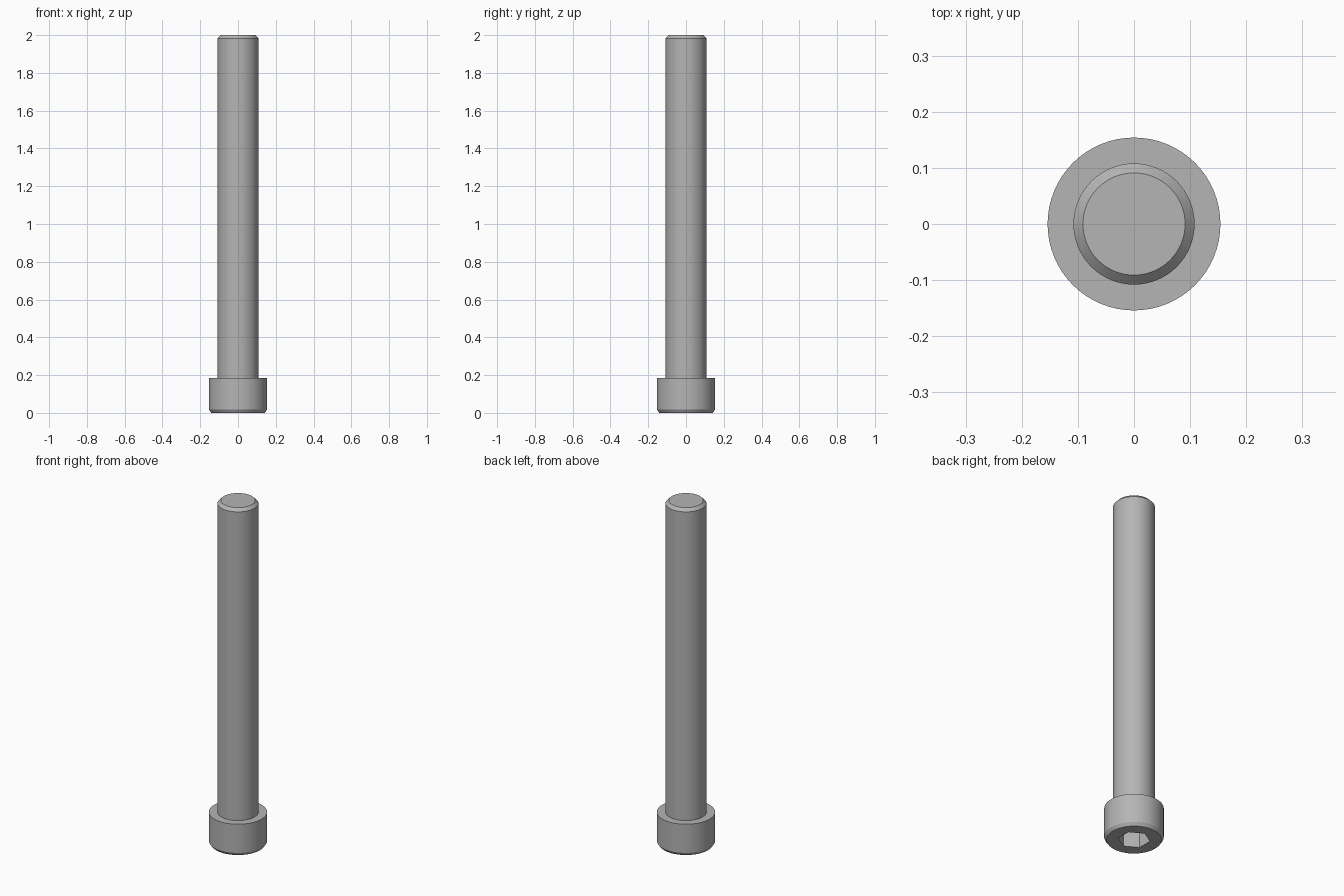
import bpy, bmesh
from math import sin, cos, pi, radians

SIDES = 64
HEAD_R, SHANK_R = 0.154, 0.108
HEAD_H, LENGTH = 0.185, 2.0
HEX_R, HEX_DEPTH = 0.084, 0.1

cube = bpy.data.objects.get("Cube")
if cube:
    bpy.data.objects.remove(cube, do_unlink=True)

steel = bpy.data.materials.new("grey_steel")
steel.use_nodes = True
colour = (0.46, 0.46, 0.46, 1)
steel.diffuse_color = colour
steel.node_tree.nodes["Principled BSDF"].inputs["Base Color"].default_value = colour


def ring(bm, radius, z, sides=SIDES, turn=0.0):
    """Closed loop of vertices at one height."""
    angles = [turn + 2 * pi * i / sides for i in range(sides)]
    return [bm.verts.new((radius * cos(a), radius * sin(a), z)) for a in angles]


def wall(bm, low, high):
    """Quads joining two equal rings."""
    n = len(low)
    for i in range(n):
        j = (i + 1) % n
        bm.faces.new((low[i], low[j], high[j], high[i]))


def lathe(bm, profile):
    """Revolve (radius, z) points and return the rings."""
    rings = [ring(bm, r, z) for r, z in profile]
    for low, high in zip(rings, rings[1:]):
        wall(bm, low, high)
    return rings


def loop_edges(bm, loop):
    pairs = zip(loop, loop[1:] + loop[:1])
    return [bm.edges.get(p) or bm.edges.new(p) for p in pairs]


def finish(bm, name):
    mesh = bpy.data.meshes.new(name)
    bm.to_mesh(mesh)
    bm.free()
    mesh.materials.append(steel)
    obj = bpy.data.objects.new(name, mesh)
    bpy.context.collection.objects.link(obj)
    bpy.ops.object.select_all(action='DESELECT')
    obj.select_set(True)
    bpy.context.view_layer.objects.active = obj
    bpy.ops.object.shade_smooth_by_angle(angle=radians(30))


# Head: chamfered cylinder with a hexagonal socket in its underside
bm = bmesh.new()
head = lathe(bm, [(0.142, 0), (HEAD_R, 0.018), (HEAD_R, HEAD_H), (SHANK_R, HEAD_H)])
mouth = ring(bm, HEX_R, 0, 6, pi / 6)
floor = ring(bm, HEX_R, HEX_DEPTH, 6, pi / 6)
wall(bm, floor, mouth)
bm.faces.new(floor[::-1])
rim = loop_edges(bm, head[0]) + loop_edges(bm, mouth)
filled = bmesh.ops.triangle_fill(bm, edges=rim, use_beauty=True, normal=(0, 0, -1))
for face in filled["geom"]:
    if isinstance(face, bmesh.types.BMFace):
        face.normal_update()
        if face.normal.z > 0:
            face.normal_flip()
for face in bm.faces:
    face.normal_update()
    if abs(face.calc_center_median().z - HEX_DEPTH) < 1e-5 and face.normal.z > 0.9:
        face.normal_flip()
finish(bm, "socket_head")

# Shank: plain rod with a chamfered tip
bm = bmesh.new()
shank = lathe(bm, [(SHANK_R, HEAD_H), (SHANK_R, LENGTH - 0.017), (0.091, LENGTH)])
bm.faces.new(shank[-1])
finish(bm, "shank")
